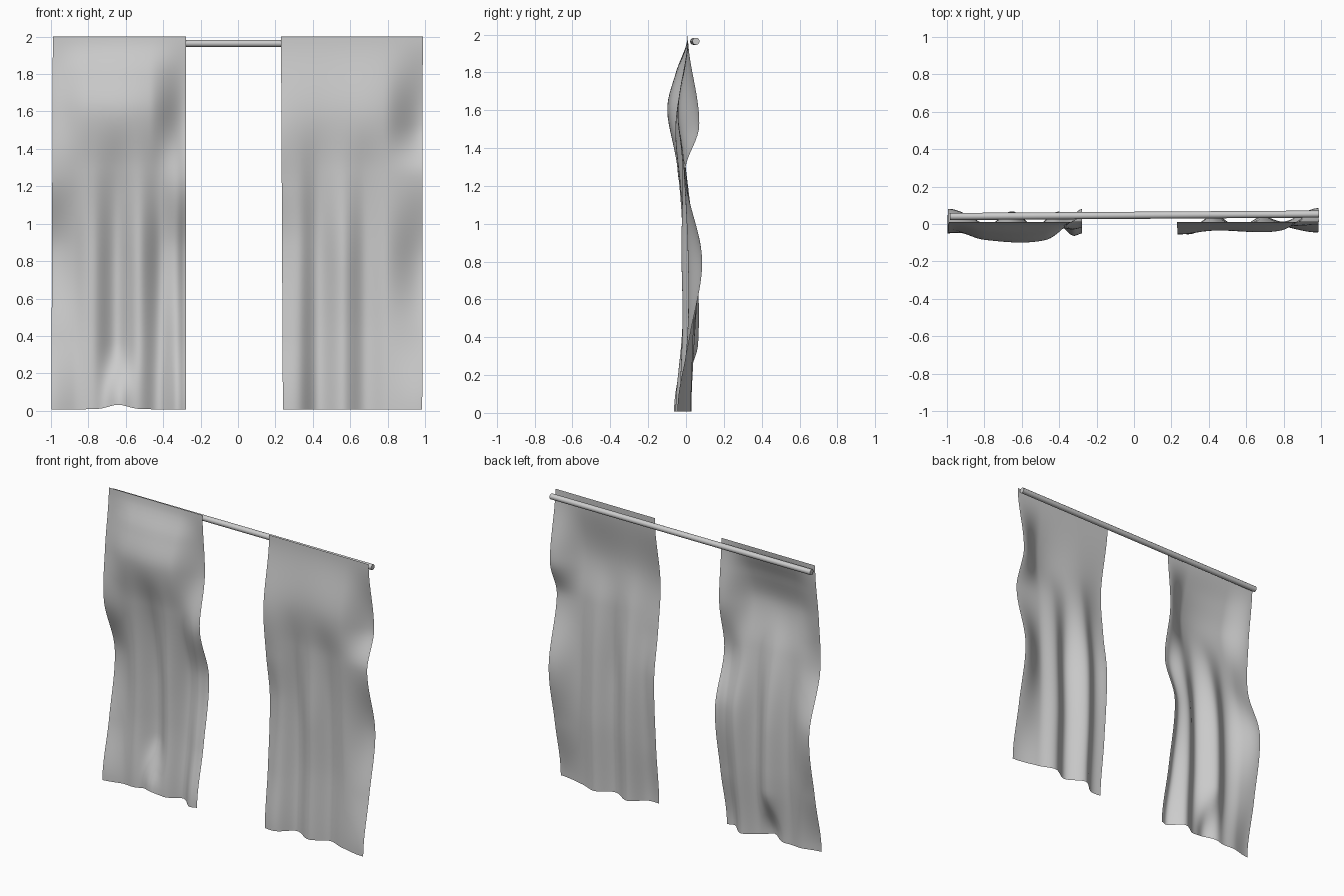
import bpy, bmesh, math
from mathutils import Vector

if "Cube" in bpy.data.objects:
    bpy.data.objects.remove(bpy.data.objects["Cube"])


def spline(pts, t):
    """Smooth value at t through (position, value) points in rising order."""
    if t <= pts[0][0]:
        return pts[0][1]
    for i in range(len(pts) - 1):
        (a, p), (b, q) = pts[i], pts[i + 1]
        if t <= b:
            def slope(k):
                if k in (0, len(pts) - 1):
                    return 0.0
                return (pts[k + 1][1] - pts[k - 1][1]) / (pts[k + 1][0] - pts[k - 1][0])
            h, s = b - a, (t - a) / (b - a)
            return ((2*s**3 - 3*s*s + 1) * p + (s**3 - 2*s*s + s) * h * slope(i)
                    + (3*s*s - 2*s**3) * q + (s**3 - s*s) * h * slope(i + 1))
    return pts[-1][1]


def smooth(a, b, t):
    s = max(0.0, min(1.0, (t - a) / (b - a)))
    return s * s * (3 - 2 * s)


def curtain(name, top, bottom, left, mid, right, folds, flare=None, nx=56, nz=64):
    bm = bmesh.new()
    rows = []
    for j in range(nz + 1):
        z = 2 * j / nz
        x0 = bottom[0] + (top[0] - bottom[0]) * z / 2
        x1 = bottom[1] + (top[1] - bottom[1]) * z / 2
        l, m, r = (spline(p, z) for p in (left, mid, right))
        depth = 1 - smooth(0.75, 1.6, z)
        row = []
        for i in range(nx + 1):
            u = i / nx
            x = x0 + (x1 - x0) * u
            # broad billow across the width, pleats growing downward
            y = spline([(0, l), (0.27, m), (0.73, m), (1, r)], u)
            y += depth * spline(folds, x)
            lift = 0.008
            # hem kicked forward in the middle
            if flare is not None:
                k = math.exp(-((x - flare) / 0.07) ** 2)
                y -= 0.11 * k * (1 - smooth(0, 0.36, z))
                lift += 0.024 * k
            row.append(bm.verts.new((x, y, z + lift * (1 - z / 2) ** 6)))
        rows.append(row)
    for a, b in zip(rows, rows[1:]):
        for i in range(nx):
            bm.faces.new((a[i], a[i + 1], b[i + 1], b[i]))
    me = bpy.data.meshes.new(name)
    bm.to_mesh(me)
    bm.free()
    me.shade_smooth()
    bpy.context.collection.objects.link(bpy.data.objects.new(name, me))


# Left curtain
curtain("left_curtain", (-0.99, -0.277), (-0.998, -0.277),
        left=[(0, -0.05), (0.4, 0.02), (0.86, 0.08), (1.24, -0.04), (1.6, -0.03), (2, 0.01)],
        mid=[(0, 0.0), (0.5, 0.025), (0.9, 0.02), (1.3, -0.035), (1.6, -0.085), (1.8, -0.045), (2, 0.01)],
        right=[(0, -0.05), (0.4, 0.02), (0.86, 0.08), (1.22, -0.02), (1.57, 0.035), (2, 0.01)],
        folds=[(-1, 0), (-0.88, -0.005), (-0.77, -0.025), (-0.65, 0.045), (-0.53, -0.035),
               (-0.42, 0.025), (-0.33, -0.02), (-0.277, 0)],
        flare=-0.64)

# Right curtain
curtain("right_curtain", (0.23, 0.988), (0.24, 0.985),
        left=[(0, -0.05), (0.4, -0.015), (0.89, 0.01), (1.2, -0.03), (1.53, -0.055), (2, 0.01)],
        mid=[(0, 0.0), (0.5, 0.02), (0.9, 0.015), (1.3, -0.01), (1.6, -0.035), (2, 0.01)],
        right=[(0, -0.045), (0.4, 0.02), (0.81, 0.085), (1.27, -0.005), (1.52, 0.07), (2, 0.01)],
        folds=[(0.23, 0), (0.33, -0.015), (0.43, 0.03), (0.56, -0.04), (0.68, 0.02),
               (0.8, -0.01), (0.99, 0)])

# Curtain rod
a, b = Vector((-0.985, 0.04, 1.964)), Vector((0.99, 0.053, 1.964))
bpy.ops.mesh.primitive_cylinder_add(vertices=12, radius=0.019, depth=(b - a).length,
                                    location=(a + b) / 2)
rod = bpy.context.object
rod.name = "curtain_rod"
rod.rotation_euler = (b - a).to_track_quat('Z', 'Y').to_euler()
bpy.ops.object.shade_smooth_by_angle(angle=math.radians(40))
